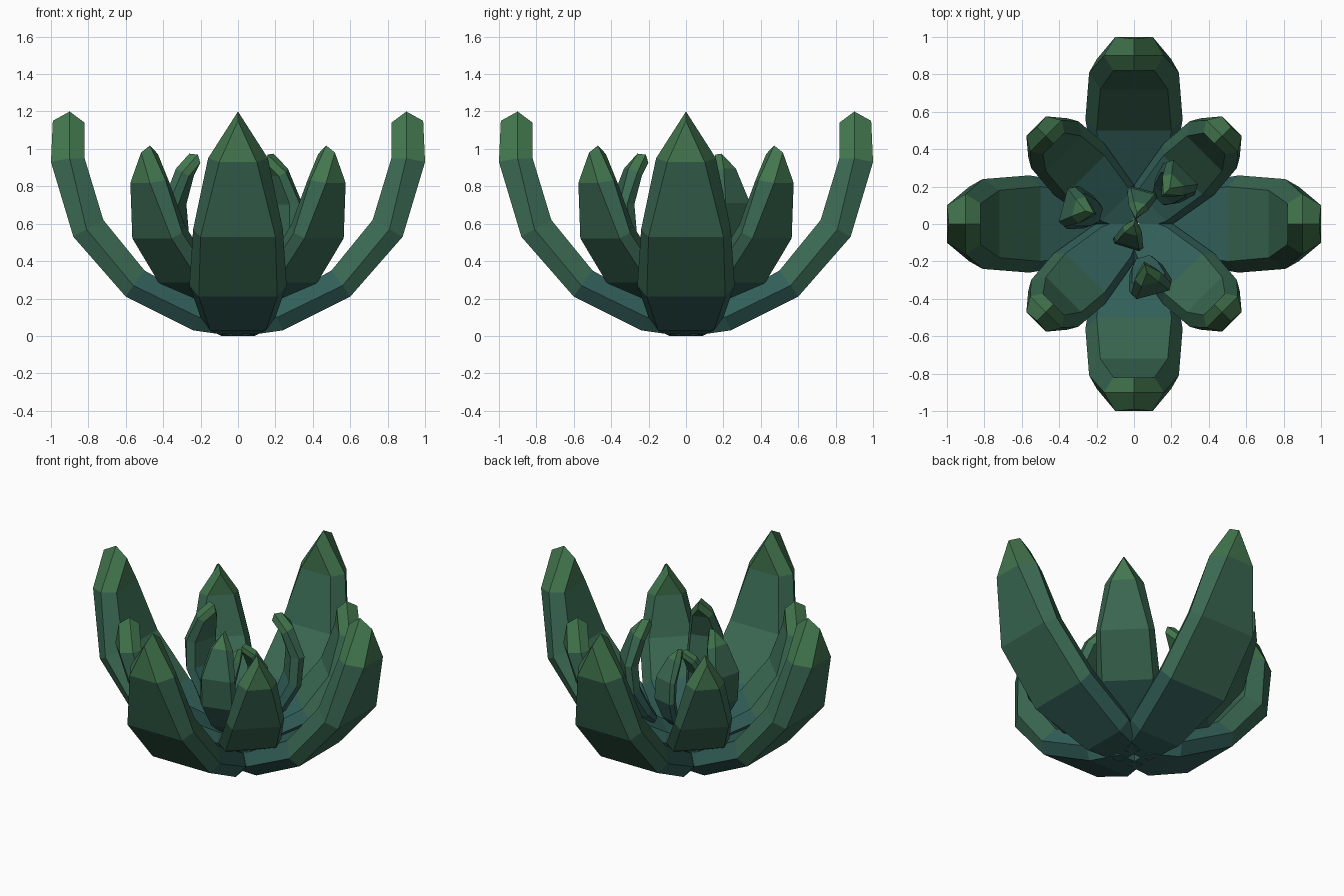
import bpy, bmesh
from math import radians
from mathutils import Matrix

if "Cube" in bpy.data.objects:
    bpy.data.objects.remove(bpy.data.objects["Cube"])

# Leaf rings from base to tip; each ring: (radius, height, half width)
# for its outer edge, side ridge and inner edge
RINGS = [
    ((0.03, 0.00, 0.09), (0.03, 0.06, 0.11), (0.03, 0.11, 0.08)),
    ((0.24, 0.03, 0.15), (0.21, 0.10, 0.20), (0.18, 0.17, 0.15)),
    ((0.60, 0.21, 0.21), (0.56, 0.27, 0.26), (0.50, 0.35, 0.20)),
    ((0.88, 0.53, 0.20), (0.81, 0.57, 0.24), (0.72, 0.62, 0.18)),
    ((1.00, 0.93, 0.10), (0.90, 0.95, 0.16), (0.82, 0.95, 0.11)),
    ((0.99, 1.15, 0.00), (0.90, 1.20, 0.00), (0.82, 1.14, 0.00)),
]


def material(name, color):
    m = bpy.data.materials.new(name)
    m.diffuse_color = (*color, 1)
    m.use_nodes = True
    m.node_tree.nodes["Principled BSDF"].inputs["Base Color"].default_value = m.diffuse_color
    return m


# Teal at the base fading to green at the tip
MATS = [material("leaf_base", (0.032, 0.115, 0.10)),
        material("leaf_middle", (0.042, 0.14, 0.085)),
        material("leaf_tip", (0.055, 0.18, 0.075))]
BAND_MAT = [0, 0, 1, 1, 2]


def leaf(name, angle, scale=1.0, curl=0.0, out=0.0, lift=0.0):
    """Hexagonal-section leaf, curled inward, then turned around the z axis."""
    bm = bmesh.new()
    loops = []
    for o, m, i in RINGS:
        section = [(o, 1), (m, 1), (i, 1), (i, -1), (m, -1), (o, -1)]
        loops.append([bm.verts.new((p[0], s * p[2], p[1])) for p, s in section])
    for k in range(len(loops) - 1):
        a, b = loops[k], loops[k + 1]
        for j in range(6):
            n = (j + 1) % 6
            f = bm.faces.new((a[j], a[n], b[n], b[j]))
            f.material_index = BAND_MAT[k]
    bm.faces.new(loops[0])
    bmesh.ops.remove_doubles(bm, verts=bm.verts, dist=0.0005)
    bmesh.ops.recalc_face_normals(bm, faces=bm.faces)
    bm.transform(Matrix.Rotation(radians(angle), 4, 'Z')
                 @ Matrix.Translation((out, 0, lift))
                 @ Matrix.Rotation(radians(-curl), 4, 'Y')
                 @ Matrix.Scale(scale, 4))
    mesh = bpy.data.meshes.new(name)
    bm.to_mesh(mesh)
    bm.free()
    for m in MATS:
        mesh.materials.append(m)
    bpy.context.collection.objects.link(bpy.data.objects.new(name, mesh))


# Outer and middle whorls of four leaves
for k in range(4):
    leaf(f"outer_leaf_{k + 1}", 90 * k)
    leaf(f"middle_leaf_{k + 1}", 45 + 90 * k, scale=0.74, lift=0.13)

# Inner whorl of three curled leaves
for k in range(3):
    leaf(f"inner_leaf_{k + 1}", 45 + 120 * k, scale=0.46, curl=35, out=0.20, lift=0.28)

# Two small heart leaves
leaf("heart_leaf_1", 75, scale=0.33, curl=45, out=0.10, lift=0.27)
leaf("heart_leaf_2", 253, scale=0.33, curl=45, out=0.04, lift=0.25)
